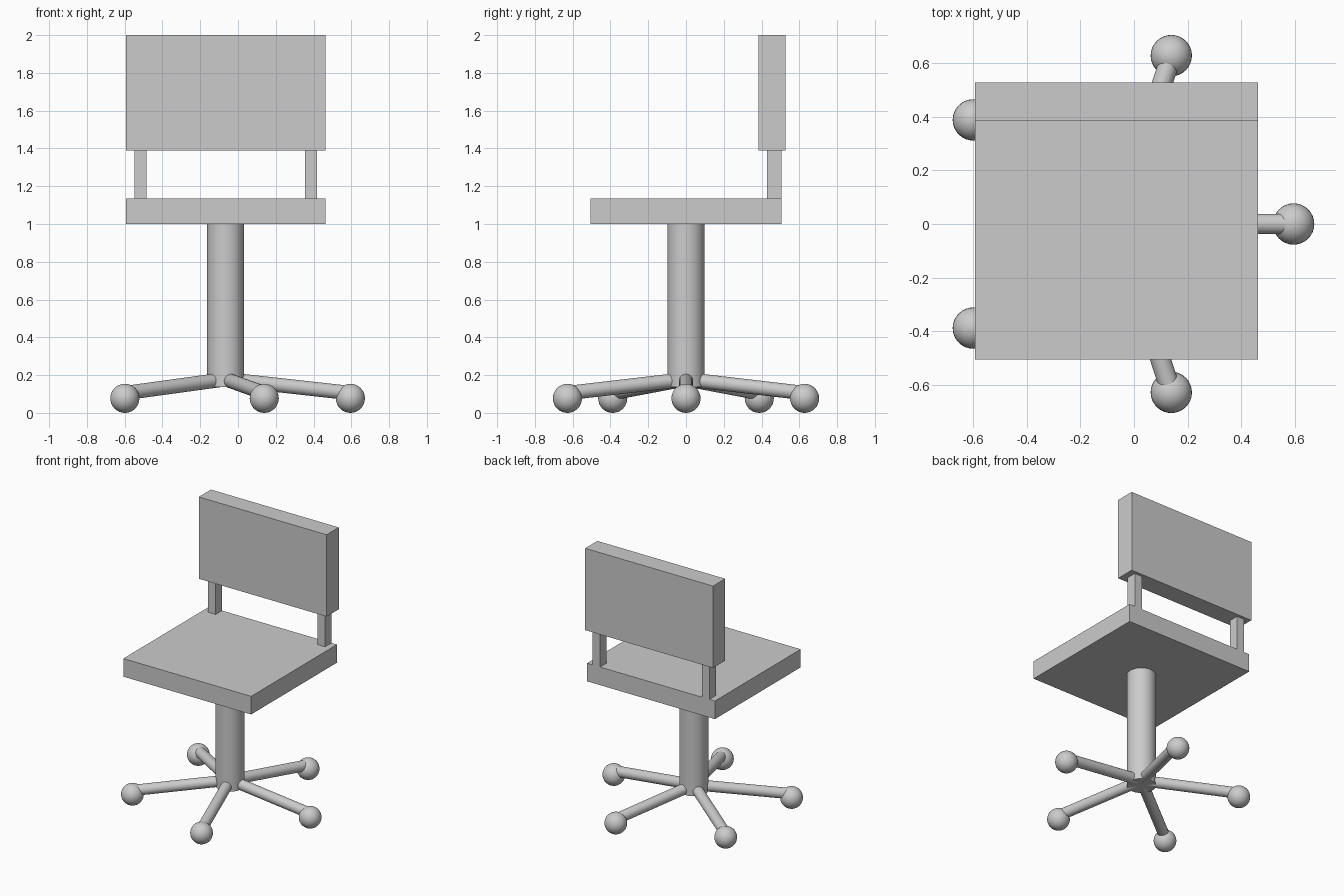
import bpy
import math
from mathutils import Vector

if "Cube" in bpy.data.objects:
    bpy.data.objects.remove(bpy.data.objects["Cube"])

CX = -0.065          # axis of the column and the seat
grey = bpy.data.materials.new("plain grey")
grey.diffuse_color = (0.6, 0.6, 0.6, 1)
grey.use_nodes = True
grey.node_tree.nodes["Principled BSDF"].inputs["Base Color"].default_value = grey.diffuse_color


def finish(name, smooth=False):
    ob = bpy.context.object
    ob.name = name
    ob.data.materials.append(grey)
    if smooth:
        bpy.ops.object.shade_smooth_by_angle(angle=math.radians(40))
    return ob


def box(name, x, y, z):
    """Box from (min, max) pairs on each axis."""
    bpy.ops.mesh.primitive_cube_add(size=1, location=[sum(a) / 2 for a in (x, y, z)])
    ob = bpy.context.object
    ob.scale = [a[1] - a[0] for a in (x, y, z)]
    bpy.ops.object.transform_apply(location=False, rotation=False, scale=True)
    return finish(name)


def rod(name, a, b, radius, sides=32):
    """Round bar between two points."""
    a, b = Vector(a), Vector(b)
    d = b - a
    bpy.ops.mesh.primitive_cylinder_add(
        vertices=sides, radius=radius, depth=d.length, location=(a + b) / 2,
        rotation=d.to_track_quat('Z', 'Y').to_euler())
    return finish(name, True)


# Seat and backrest
box("seat", (CX - 0.527, CX + 0.527), (-0.505, 0.505), (1.0, 1.135))
box("backrest", (CX - 0.527, CX + 0.527), (0.384, 0.527), (1.39, 2.0))

# Posts carrying the backrest
for side, label in ((-1, "left"), (1, "right")):
    px = CX + side * 0.451
    box("back_post_" + label, (px - 0.031, px + 0.031), (0.43, 0.505), (1.135, 1.39))

# Central column
rod("column", (CX, 0, 0.137), (CX, 0, 1.0), 0.098, 48)

# Five sloping legs, each ending in a ball foot
for i in range(5):
    t = i * math.tau / 5
    x, y = CX + 0.66 * math.cos(t), 0.66 * math.sin(t)
    rod(f"leg_{i + 1}", (CX, 0, 0.178), (x, y, 0.105), 0.038)
    bpy.ops.mesh.primitive_uv_sphere_add(segments=32, ring_count=16, radius=0.077,
                                         location=(x, y, 0.077))
    finish(f"ball_foot_{i + 1}", True)
